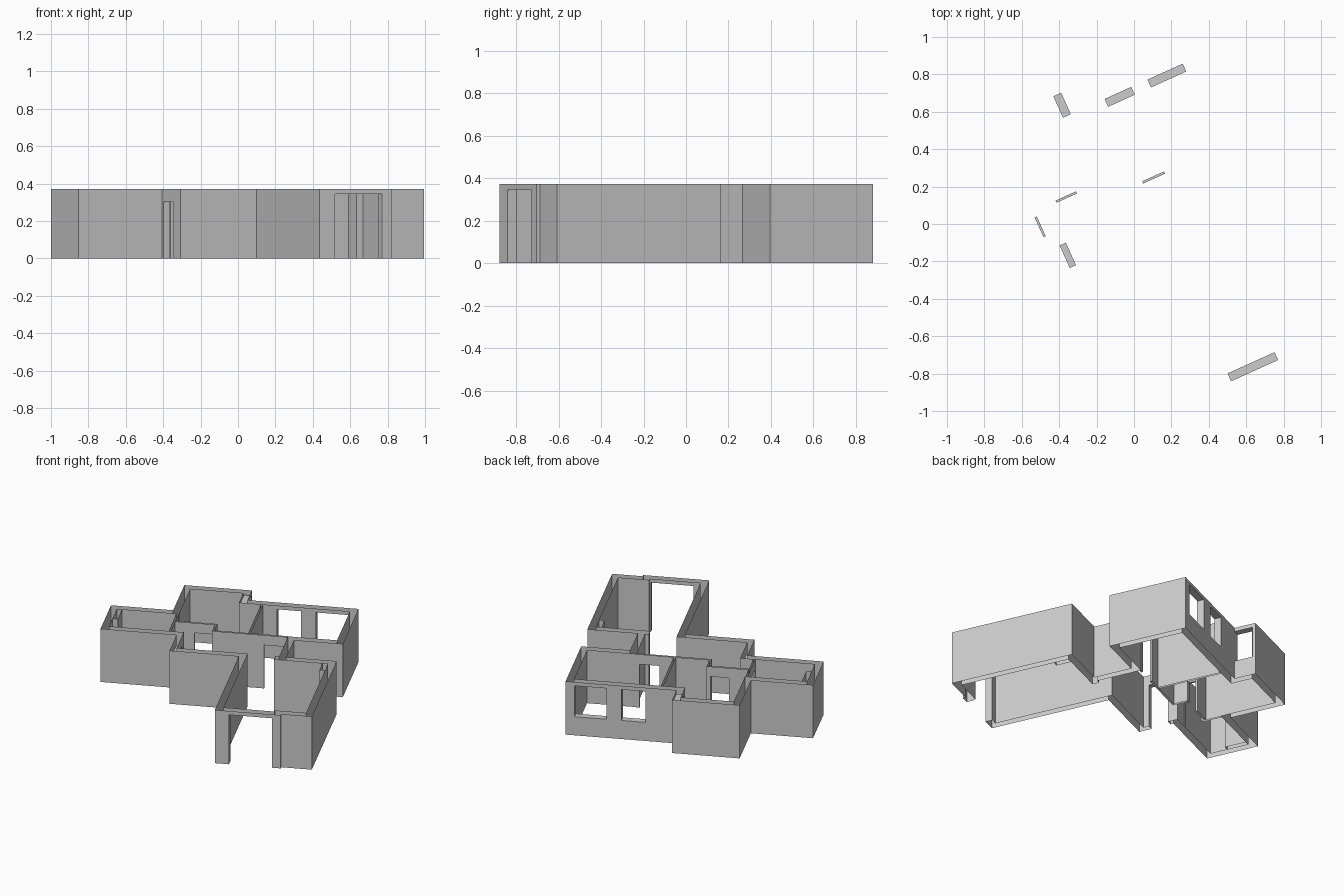
import bpy, bmesh, math
from mathutils import Matrix

if "Cube" in bpy.data.objects:
    bpy.data.objects.remove(bpy.data.objects["Cube"], do_unlink=True)

TURN = math.radians(24.3)     # the whole plan is turned on the site
TOP, HEAD, DOOR, SILL = 0.3715, 0.345, 0.302, 0.13
T = 0.046                     # outer wall thickness
THIN = 0.013                  # partition thickness

grey = bpy.data.materials.new("plaster grey")
grey.use_nodes = True
grey.diffuse_color = (0.6, 0.6, 0.6, 1)
grey.node_tree.nodes["Principled BSDF"].inputs["Base Color"].default_value = (0.6, 0.6, 0.6, 1)


def inside(c, box):
    return all(box[i] < c[i // 2] < box[i + 1] for i in (0, 2)) and \
        (len(box) == 4 or box[4] < c[2] < box[5])


def build(name, walls, openings=()):
    """Union of wall rectangles minus openings, left open at floor and top."""
    boxes = list(walls) + list(openings)
    ps = sorted({b[i] for b in boxes for i in (0, 1)})
    qs = sorted({b[i] for b in boxes for i in (2, 3)})
    zs = sorted({0, TOP} | {z for b in openings for z in b[4:]})
    axes = (ps, qs, zs)

    def solid(idx):
        if any(k < 0 or k > len(ax) - 2 for k, ax in zip(idx, axes)):
            return False
        c = [(ax[k] + ax[k + 1]) / 2 for k, ax in zip(idx, axes)]
        return any(inside(c, w) for w in walls) and not any(inside(c, o) for o in openings)

    bm = bmesh.new()
    for i in range(len(ps) - 1):
        for j in range(len(qs) - 1):
            for k in range(len(zs) - 1):
                if not solid((i, j, k)):
                    continue
                for axis in range(3):
                    for side in (0, 1):
                        near = [i, j, k]
                        near[axis] += 2 * side - 1
                        outer_z = axis == 2 and not 0 <= near[2] < len(zs) - 1
                        if outer_z or solid(near):
                            continue
                        a, b = (axis + 1) % 3, (axis + 2) % 3
                        corners = []
                        for da, db in ((0, 0), (1, 0), (1, 1), (0, 1)):
                            at = [i, j, k]
                            at[axis] += side
                            at[a] += da
                            at[b] += db
                            corners.append(bm.verts.new([ax[n] for n, ax in zip(at, axes)]))
                        bm.faces.new(corners if side else corners[::-1])
    bmesh.ops.remove_doubles(bm, verts=bm.verts, dist=1e-5)
    bmesh.ops.dissolve_limit(bm, angle_limit=0.02, verts=bm.verts, edges=bm.edges)
    bmesh.ops.rotate(bm, cent=(0, 0, 0), matrix=Matrix.Rotation(TURN, 3, 'Z'), verts=bm.verts)
    mesh = bpy.data.meshes.new(name)
    bm.to_mesh(mesh)
    bm.free()
    mesh.materials.append(grey)
    obj = bpy.data.objects.new(name, mesh)
    bpy.context.collection.objects.link(obj)


def along(p0, p1, q, t=T):      # wall running across the plan, near face at q
    return (p0, p1, q, q + t)


def deep(p, q0, q1, t=T):       # wall running into the plan, left face at p
    return (p, p + t, q0, q1)


# Plan lines shared by several walls
LEFT, RIGHT, BACK, REAR = -0.90, 0.657, 0.674, 0.82
GAR, HALL = 0.036, -0.41

garage = [
    along(GAR, 0.46, -0.98), along(0.41, RIGHT, -0.962),
    deep(GAR, -0.98, -0.114), deep(RIGHT - T, -0.962, -0.119),
    along(0.262, RIGHT, -0.119 - T),
]
hall = [
    along(HALL, GAR + T, -0.16), deep(HALL, -0.16, 0.126, 0.037),
    deep(0.287, -0.165, 0.187),
]
side_room = [
    along(LEFT, HALL + 0.037, 0.08), deep(LEFT, 0.08, 0.437),
    along(LEFT, -0.454, 0.437 - T),
]
back_room = [
    deep(-0.50, 0.437 - T, REAR), along(-0.50, -0.066, REAR - T),
    deep(-0.066 - T, BACK - T, REAR),
]
big_room = [
    along(-0.066 - T, 0.648, BACK - T), deep(0.648 - T, 0.141, BACK),
    along(0.287, 0.648, 0.141),
]
build("outer_walls", garage + hall + side_room + back_room + big_room, [
    (0.127, 0.403, -0.99, -0.93, 0, HEAD),           # garage door
    (-0.42, -0.373, -0.073, 0.059, 0, DOOR),         # entrance door
    (0.132, 0.288, BACK - T, BACK, SILL, HEAD),      # rear windows
    (0.383, 0.590, BACK - T, BACK, SILL, HEAD),
    (-0.066 - T, -0.066, BACK, 0.80, SILL, HEAD),    # side window
])

build("partition_walls", [
    along(-0.20, 0.287, 0.177, THIN), deep(-0.20, 0.177, 0.287, THIN),
    along(-0.47, -0.20 + THIN, 0.274, THIN),
    deep(-0.47, 0.126, 0.437 - T, THIN), deep(0.03, 0.19, BACK - T, THIN),
], [
    (0.134, 0.262, 0.177, 0.19, 0, DOOR),
    (-0.331, -0.211, 0.274, 0.287, 0, DOOR),
    (-0.47, -0.457, 0.135, 0.251, 0, DOOR),
])

# Service ducts in the room corners
build("side_room_duct", [(LEFT + T, -0.82, 0.244, 0.437 - T)])
build("garage_duct", [(0.575, RIGHT - T, -0.268, -0.165)])
